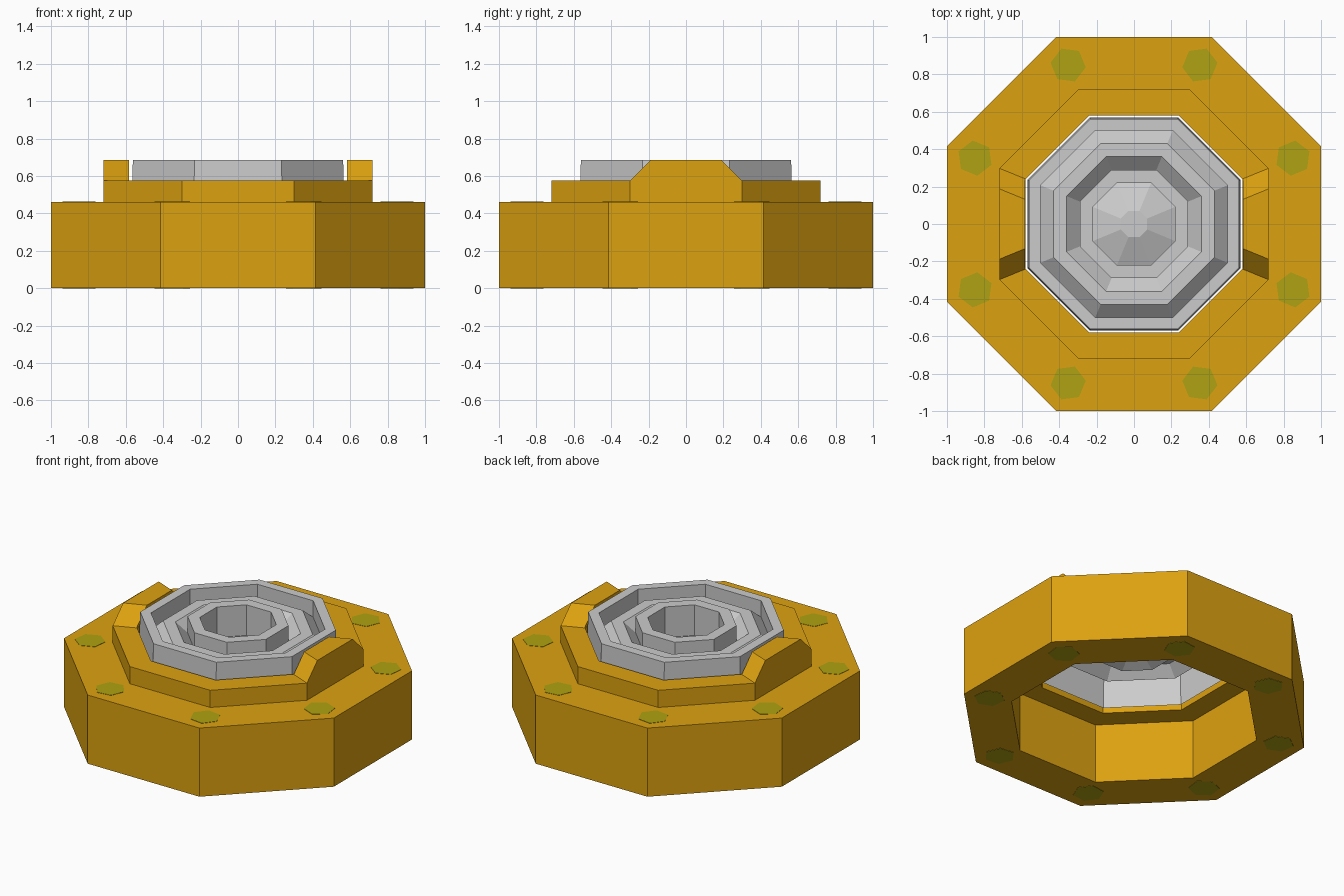
import bpy, bmesh
from math import cos, sin, pi

if "Cube" in bpy.data.objects:
    bpy.data.objects.remove(bpy.data.objects["Cube"])

def material(name, col):
    m = bpy.data.materials.new(name)
    m.diffuse_color = (*col, 1)
    m.use_nodes = True
    m.node_tree.nodes["Principled BSDF"].inputs["Base Color"].default_value = m.diffuse_color
    return m

gold = material("gold", (0.72, 0.36, 0.005))
bright_olive = material("olive", (0.43, 0.36, 0.006))

def finish(name, bm, mat=None):
    bmesh.ops.recalc_face_normals(bm, faces=bm.faces)
    me = bpy.data.meshes.new(name)
    bm.to_mesh(me)
    bm.free()
    ob = bpy.data.objects.new(name, me)
    bpy.context.collection.objects.link(ob)
    if mat:
        me.materials.append(mat)
    return ob

def octagon_lathe(name, profile, closed, mat=None):
    """Sweep (apothem, z) points around eight flat sides."""
    bm = bmesh.new()
    rings = []
    for a, z in profile:
        r = a / cos(pi / 8)
        rings.append([bm.verts.new((r * cos(pi / 8 + k * pi / 4),
                                    r * sin(pi / 8 + k * pi / 4), z)) for k in range(8)])
    pairs = list(zip(rings, rings[1:]))
    if closed:
        pairs.append((rings[-1], rings[0]))
    else:
        bm.faces.new(rings[-1])
    for p, q in pairs:
        for k in range(8):
            n = (k + 1) % 8
            bm.faces.new((p[k], p[n], q[n], q[k]))
    return finish(name, bm, mat)

# Hollow base with raised collar
octagon_lathe("base", [(1, 0), (1, 0.46), (0.72, 0.46), (0.72, 0.575), (0.58, 0.575),
                       (0.58, 0.40), (0.72, 0.40), (0.72, 0)], True, gold)

# Concentric ridged insert, open underneath
octagon_lathe("ridged_insert", [(0.57, 0.43), (0.562, 0.685), (0.50, 0.685), (0.50, 0.575),
                                (0.43, 0.64), (0.36, 0.64), (0.29, 0.575), (0.29, 0.685),
                                (0.22, 0.685), (0.22, 0.48), (0.07, 0.54)], False)

# Bevelled lugs on the left and right of the collar
for side, label in ((1, "right"), (-1, "left")):
    bm = bmesh.new()
    outer, inner = ([bm.verts.new((side * x, y, z)) for y, z in
                     ((-b, 0.575), (b, 0.575), (t, 0.685), (-t, 0.685))]
                    for x, b, t in ((0.72, 0.298, 0.188), (0.583, 0.242, 0.132)))
    bm.faces.new(outer)
    bm.faces.new(inner)
    for k in range(4):
        n = (k + 1) % 4
        bm.faces.new((outer[k], outer[n], inner[n], inner[k]))
    finish(label + "_lug", bm, gold)

# Hexagonal bolts through each corner, flush with the base
for k in range(8):
    a = pi / 8 + k * pi / 4
    bm = bmesh.new()
    low, high = ([bm.verts.new((0.92 * cos(a) + 0.095 * cos(a + j * pi / 3),
                                0.92 * sin(a) + 0.095 * sin(a + j * pi / 3), z))
                  for j in range(6)] for z in (-0.002, 0.462))
    bm.faces.new(low)
    bm.faces.new(high)
    for j in range(6):
        n = (j + 1) % 6
        bm.faces.new((low[j], low[n], high[n], high[j]))
    finish(f"corner_bolt_{k + 1}", bm, bright_olive)
